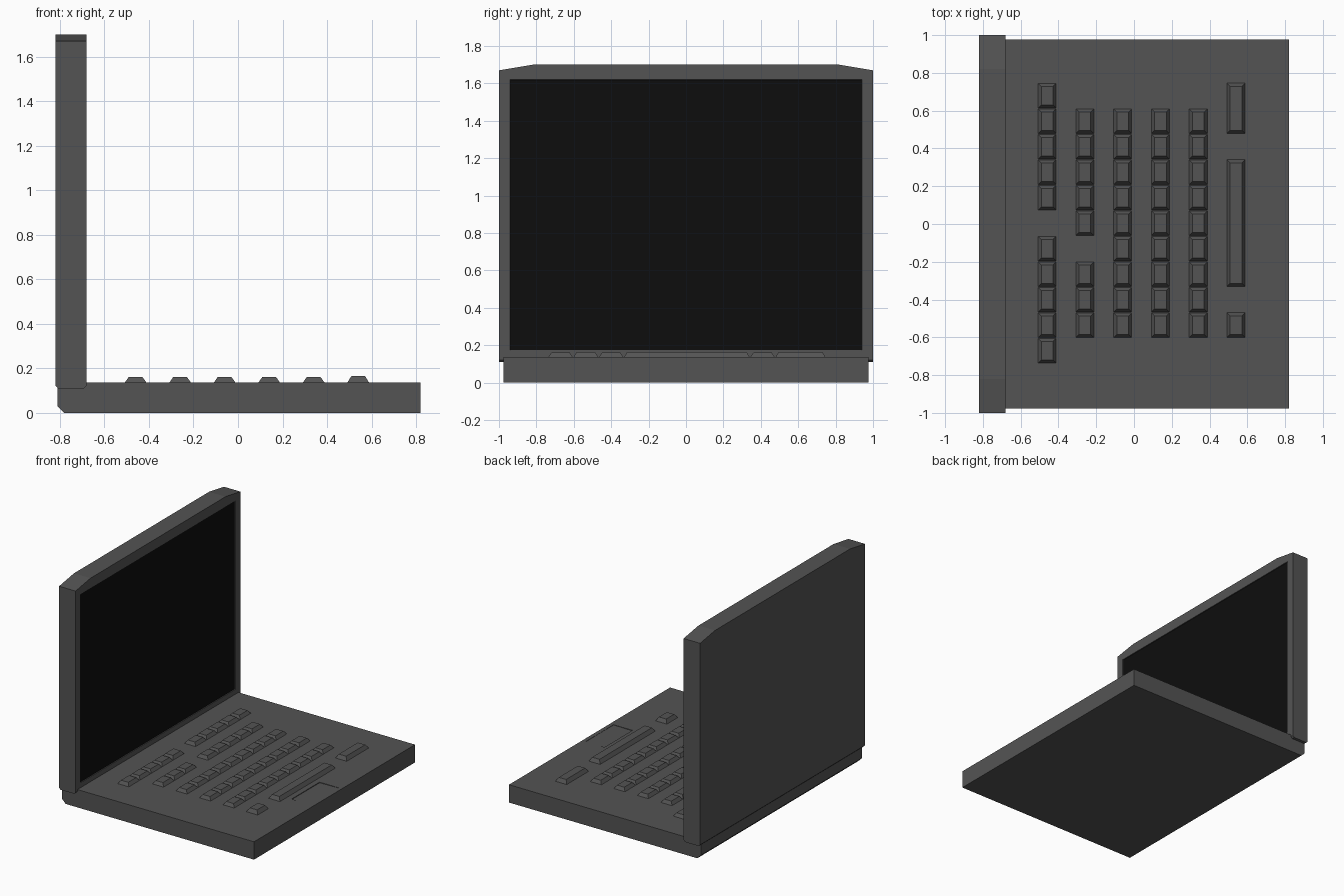
import bpy
import bmesh
from mathutils import Vector

old = bpy.data.objects.get("Cube")
if old:
    bpy.data.objects.remove(old, do_unlink=True)


def material(name, value):
    mat = bpy.data.materials.new(name)
    mat.use_nodes = True
    color = (value, value, value, 1)
    mat.diffuse_color = color
    bsdf = mat.node_tree.nodes["Principled BSDF"]
    bsdf.inputs["Base Color"].default_value = color
    bsdf.inputs["Roughness"].default_value = 0.8
    return mat


CASE = material("dark grey plastic", 0.088)
GLASS = material("black display", 0.004)


def finish(name, bm, *mats):
    bmesh.ops.recalc_face_normals(bm, faces=bm.faces)
    mesh = bpy.data.meshes.new(name)
    bm.to_mesh(mesh)
    bm.free()
    obj = bpy.data.objects.new(name, mesh)
    bpy.context.collection.objects.link(obj)
    for mat in mats:
        mesh.materials.append(mat)
    return obj


def prism(points, offset):
    """Extrude a closed outline along an offset."""
    bm = bmesh.new()
    face = bm.faces.new([bm.verts.new(p) for p in points])
    out = bmesh.ops.extrude_face_region(bm, geom=[face])
    verts = [v for v in out["geom"] if isinstance(v, bmesh.types.BMVert)]
    bmesh.ops.translate(bm, verts=verts, vec=Vector(offset))
    bmesh.ops.recalc_face_normals(bm, faces=bm.faces)
    return bm


# Base slab with a chamfered lower back edge
DECK = 0.137
HALF = 0.977
outline = [(-0.78, 0), (0.82, 0), (0.82, DECK), (-0.81, DECK), (-0.81, 0.03)]
base = finish("base", prism([(x, -HALF, z) for x, z in outline], (0, 2 * HALF, 0)), CASE)

# Shallow touchpad recess
pad = [(0.63, 0.15), (0.63, 0.132), (0.79, 0.135), (0.79, 0.15)]
cutter = finish("touchpad_cutter", prism([(x, -0.25, z) for x, z in pad], (0, 0.34, 0)), CASE)
cutter.hide_render = True
cutter.hide_viewport = True
cut = base.modifiers.new("touchpad", "BOOLEAN")
cut.operation = "DIFFERENCE"
cut.solver = "EXACT"
cut.object = cutter

# Lid with clipped top corners and a softened lower edge
half_lid = [(1, 0.11), (1, 1.67), (0.82, 1.70)]
lid_points = half_lid + [(-y, z) for y, z in reversed(half_lid)]
bm = prism([(-0.82, y, z) for y, z in lid_points], (0.14, 0, 0))
low = [e for e in bm.edges if all(v.co.z < 0.12 for v in e.verts)
       and abs(e.verts[0].co.y - e.verts[1].co.y) > 1]
bmesh.ops.bevel(bm, geom=low, offset=0.012, segments=1, affect="EDGES")

# Bezel and slightly recessed display cut into the lid's inner face
inner = max(bm.faces, key=lambda f: f.calc_center_median().x)
bmesh.ops.inset_region(bm, faces=[inner], thickness=0.06)
for v in inner.verts:
    v.co.y = 0.94 if v.co.y > 0.85 else -0.94 if v.co.y < -0.85 else v.co.y
    v.co.z = 1.62 if v.co.z > 1 else 0.175
bmesh.ops.inset_region(bm, faces=[inner], thickness=0.001, depth=-0.006)
inner.material_index = 1
finish("screen_lid", bm, CASE, GLASS)


# Tapered keys: each run is (first slot, key count, slots per key)
PITCH = 0.135
TOP_Y = 0.747


def key(name, x, slot, span, height):
    y1 = TOP_Y - slot * PITCH
    y0 = y1 - span * PITCH
    bm = bmesh.new()
    bmesh.ops.create_cube(bm, size=1)
    for v in bm.verts:
        raised = v.co.z > 0
        inset = 0.019 if raised else 0
        v.co.x = x + (0.05 - inset) * (1 if v.co.x > 0 else -1)
        v.co.y = y1 - inset if v.co.y > 0 else y0 + inset
        v.co.z = DECK + height if raised else DECK - 0.003
    finish(name, bm, CASE)


full = [(1, 9, 1)]
rows = [
    [(0, 5, 1), (6, 5, 1)],
    [(1, 5, 1), (7, 3, 1)],
    full, full, full,
    [(0, 1, 2), (3, 1, 5), (9, 1, 1)],
]
for r, runs in enumerate(rows):
    for first, count, span in runs:
        for i in range(count):
            slot = first + i * span
            key(f"key_row{r + 1}_{slot + 1}", -0.46 + 0.2 * r, slot, span,
                0.028 if r == 5 else 0.024)
